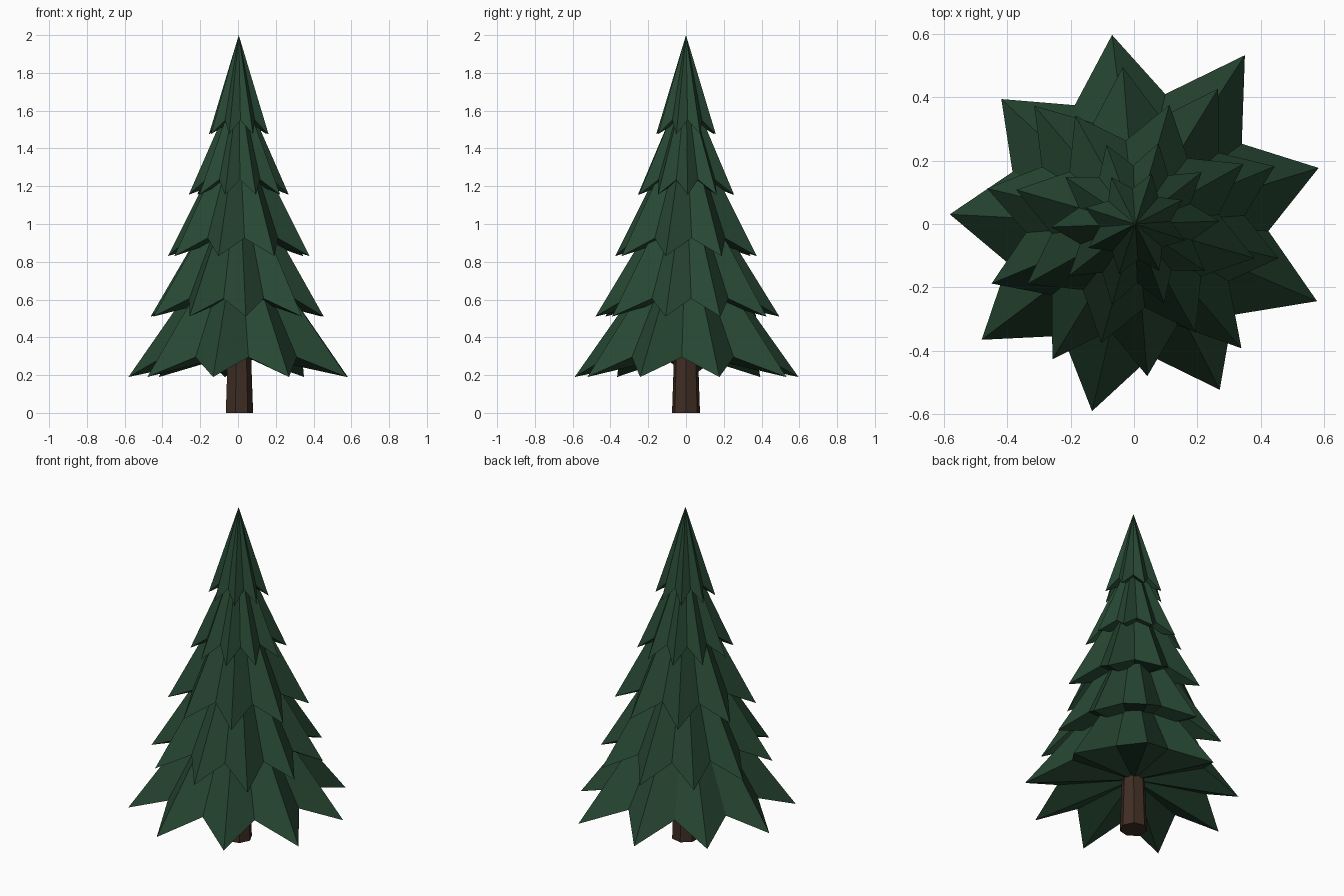
import bpy, bmesh, math

if "Cube" in bpy.data.objects:
    bpy.data.objects.remove(bpy.data.objects["Cube"])

CX = 0.004  # tree axis


def material(name, rgb):
    m = bpy.data.materials.new(name)
    m.diffuse_color = (*rgb, 1)
    m.use_nodes = True
    m.node_tree.nodes["Principled BSDF"].inputs["Base Color"].default_value = m.diffuse_color
    return m


def make_object(name, bm, mat):
    bmesh.ops.recalc_face_normals(bm, faces=bm.faces)
    mesh = bpy.data.meshes.new(name)
    bm.to_mesh(mesh)
    bm.free()
    mesh.materials.append(mat)
    ob = bpy.data.objects.new(name, mesh)
    bpy.context.collection.objects.link(ob)


def polar(bm, r, deg, z):
    a = math.radians(deg)
    return bm.verts.new((CX + r * math.cos(a), r * math.sin(a), z))


def branch_tier(name, tips, offset, z_tip, r_valley, z_valley, z_apex, mat):
    """Star-shaped cone with drooping tips and a shallow hollow underside."""
    bm = bmesh.new()
    step = 360 / len(tips)
    ring = []
    for i, r in enumerate(tips):
        ring.append(polar(bm, r, offset + i * step, z_tip))
        ring.append(polar(bm, r_valley, offset + (i + 0.5) * step, z_valley))
    apex = bm.verts.new((CX, 0, z_apex))
    under = bm.verts.new((CX, 0, z_valley + 0.02))
    for i, v in enumerate(ring):
        w = ring[(i + 1) % len(ring)]
        bm.faces.new((v, w, apex))
        bm.faces.new((w, v, under))
    make_object(name, bm, mat)


green = material("dark pine green", (0.020, 0.062, 0.032))
brown = material("bark brown", (0.050, 0.027, 0.018))

# Tapered seven-sided trunk
bm = bmesh.new()
low = [polar(bm, 0.076, i * 360 / 7, 0) for i in range(7)]
top = [polar(bm, 0.060, i * 360 / 7, 0.45) for i in range(7)]
for i in range(7):
    j = (i + 1) % 7
    bm.faces.new((low[i], low[j], top[j], top[i]))
bm.faces.new(low[::-1])
bm.faces.new(top)
make_object("trunk", bm, brown)

# Branch tiers: tip radii, first tip angle, tip z, valley radius, valley z, apex z
tiers = [
    ([.604, .634, .60, .577, .585, .606, .605, .586, .622], 17, .19, .42, .295, 1.03),
    ([.475, .50, .496, .49, .48, .49, .50, .481, .515, .463], 22.5, .51, .345, .605, 1.31),
    ([.39] * 8, 29, .83, .265, .925, 1.58),
    ([.265] * 10, 2, 1.155, .185, 1.235, 1.76),
    ([.166] * 8, 27, 1.475, .112, 1.55, 2.0),
]
for i, t in enumerate(tiers):
    branch_tier(f"branch_tier_{i + 1}", *t, green)
